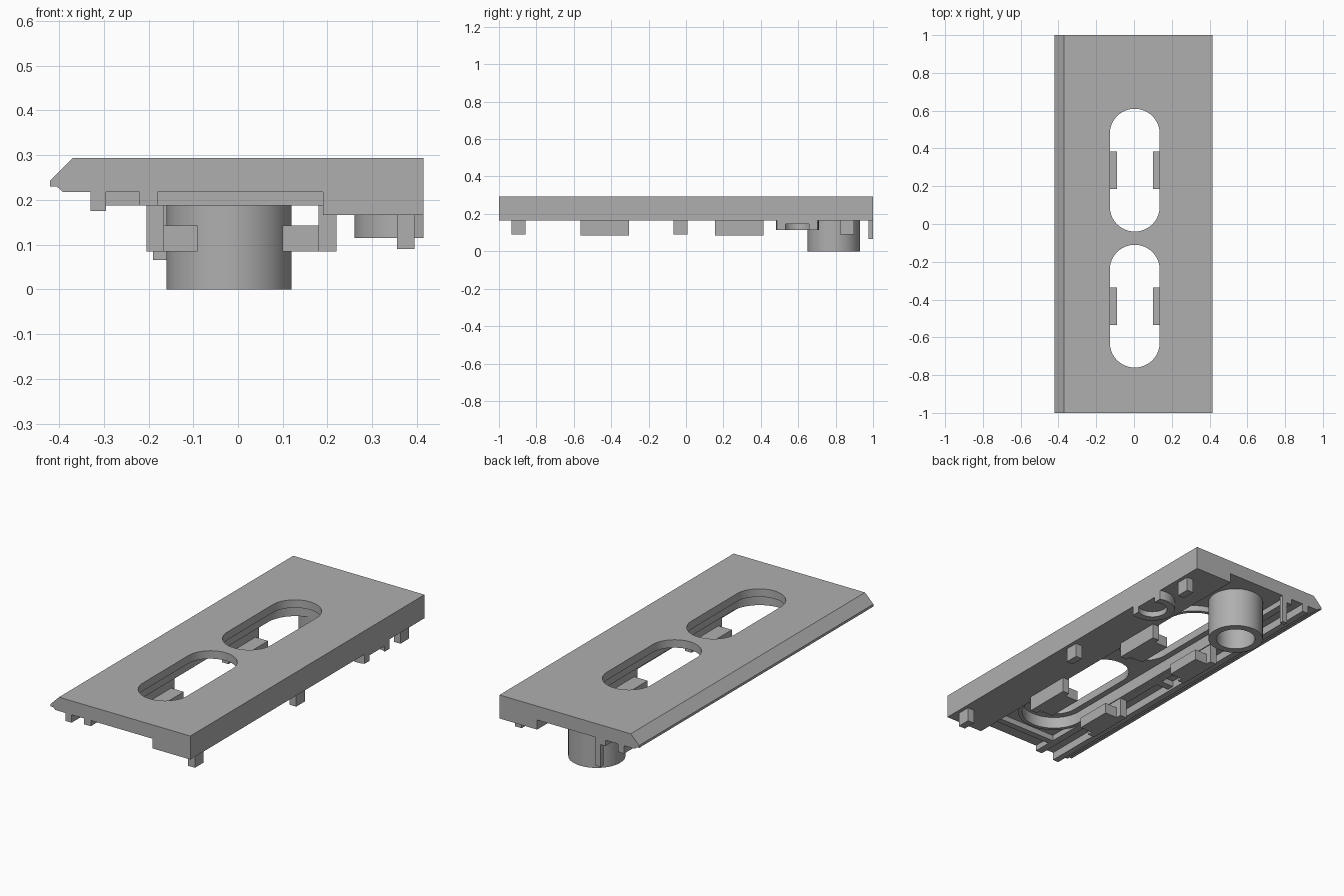
import bpy, bmesh
from math import pi, cos, sin, acos, radians

old = bpy.data.objects.get("Cube")
if old:
    bpy.data.objects.remove(old, do_unlink=True)

grey = bpy.data.materials.new("plain grey")
grey.use_nodes = True
GREY = (0.43, 0.43, 0.43, 1)
grey.diffuse_color = GREY
grey.node_tree.nodes["Principled BSDF"].inputs["Base Color"].default_value = GREY


def finish(name, bm, smooth=False):
    bmesh.ops.recalc_face_normals(bm, faces=bm.faces)
    mesh = bpy.data.meshes.new(name)
    bm.to_mesh(mesh)
    bm.free()
    mesh.materials.append(grey)
    ob = bpy.data.objects.new(name, mesh)
    bpy.context.collection.objects.link(ob)
    if smooth:
        smooth_by_angle(ob)
    return ob


def smooth_by_angle(ob):
    bpy.ops.object.select_all(action='DESELECT')
    ob.select_set(True)
    bpy.context.view_layer.objects.active = ob
    bpy.ops.object.shade_smooth_by_angle(angle=radians(30))


def extrude(name, points, offset, smooth=False):
    """Closed solid from a flat outline and an extrusion vector."""
    bm = bmesh.new()
    face = bm.faces.new([bm.verts.new(p) for p in points])
    kept = bmesh.ops.extrude_face_region(bm, geom=[face], use_keep_orig=True)
    moved = [v for v in kept["geom"] if isinstance(v, bmesh.types.BMVert)]
    bmesh.ops.translate(bm, verts=moved, vec=offset)
    return finish(name, bm, smooth)


def prism(name, outline, z0, z1, smooth=False):
    return extrude(name, [(x, y, z0) for x, y in outline], (0, 0, z1 - z0), smooth)


def box(name, x0, x1, y0, y1, z0, z1):
    return prism(name, [(x0, y0), (x1, y0), (x1, y1), (x0, y1)], z0, z1)


def stadium(cx, y0, y1, r, n=24):
    """Rounded slot outline along y; a circle when y1 - y0 equals 2r."""
    pts = []
    for centre, start in ((y1 - r, 0), (y0 + r, pi)):
        for i in range(n):
            a = start + pi * (i + 0.5) / n
            pts.append((cx + r * cos(a), centre + r * sin(a)))
    return pts


def ring(name, outer, inner, z0, z1):
    """Hollow wall between two outlines with equal point counts."""
    bm = bmesh.new()
    loops = [[bm.verts.new((x, y, z)) for x, y in o]
             for o, z in ((outer, z0), (outer, z1), (inner, z1), (inner, z0))]
    n = len(outer)
    for k in range(4):
        a, b = loops[k], loops[(k + 1) % 4]
        for i in range(n):
            j = (i + 1) % n
            bm.faces.new((a[i], a[j], b[j], b[i]))
    return finish(name, bm, True)


# Cover plate: bevelled lip on one side, thick step on the other
TOP, UNDER, STEP, EDGE = 0.293, 0.218, 0.166, 0.415
profile = [(-0.37, TOP), (EDGE, TOP), (EDGE, STEP), (0.19, STEP), (0.19, UNDER),
           (-0.392, UNDER), (-0.405, 0.23), (-0.42, 0.23), (-0.42, 0.243)]
plate = extrude("cover_plate", [(x, -1, z) for x, z in profile], (0, 2, 0))

# Two through slots and the shallow recess around them underneath
SLOT_X = 0.004
cutters = [prism("slot_cutter", stadium(SLOT_X, y0, y1, 0.132), 0, 0.5)
           for y0, y1 in ((-0.76, -0.11), (-0.04, 0.61))]
cutters.append(prism("recess_cutter", stadium(SLOT_X, -0.8, 0.65, 0.165), 0, 0.25))
for cutter in cutters:
    cut = plate.modifiers.new("cut", 'BOOLEAN')
    cut.operation = 'DIFFERENCE'
    cut.solver = 'EXACT'
    cut.object = cutter
    bpy.context.view_layer.objects.active = plate
    bpy.ops.object.modifier_apply(modifier=cut.name)
    bpy.data.objects.remove(cutter, do_unlink=True)
smooth_by_angle(plate)

# Rim around the recess
ring("recess_rim", stadium(SLOT_X, -0.82, 0.67, 0.184),
     stadium(SLOT_X, -0.8, 0.65, 0.165), 0.187, 0.22)

# Long rails and cross ribs on the underside
box("outer_rail", -0.33, -0.295, -1, 1, 0.175, 0.22)
box("inner_rail", -0.22, -0.18, -1, 1, 0.187, 0.22)
box("front_rib", -0.2, 0.2, -0.9, -0.865, 0.187, 0.22)
box("rail_bridge", -0.3, -0.215, -0.08, -0.04, 0.187, 0.22)

# L-shaped clips on both sides of each slot
for where, mid in (("front", -0.435), ("back", 0.285)):
    for side, x_out, x_in, x_tip in (("left", 0.22, 0.18, 0.1),
                                     ("right", -0.205, -0.165, -0.09)):
        outer, inner = sorted((x_out, x_in))
        box(f"{where}_{side}_clip_post", outer, inner,
            mid - 0.13, mid + 0.13, 0.085, 0.22)
        a, b = sorted((x_in, x_tip))
        box(f"{where}_{side}_clip_tongue", a, b, mid - 0.1, mid + 0.1, 0.085, 0.143)

# Small pegs along the thick edge
for i, y in enumerate((-0.895, -0.03, 0.86)):
    box(f"peg_{i + 1}", 0.355, 0.395, y - 0.037, y + 0.037, 0.09, 0.17)

# Tube socket near the back
ring("tube_socket", stadium(-0.02, 0.65, 0.93, 0.14), stadium(-0.02, 0.69, 0.89, 0.1),
     0, 0.22)

# Round collar cut off flush with the edge, with a raised floor
CX, CY = 0.375, 0.595


def open_arc(r, n=28):
    start = acos((EDGE - CX) / r)
    return [(CX + r * cos(a), CY + r * sin(a)) for a in
            (start + (2 * pi - 2 * start) * i / n for i in range(n + 1))]


prism("edge_collar", open_arc(0.115) + open_arc(0.075)[::-1], 0.115, 0.17, True)
prism("collar_floor", open_arc(0.076), 0.145, 0.17, True)

# Hanging tab at the back end
box("back_tab", -0.19, -0.16, 0.977, 1, 0.065, 0.22)
